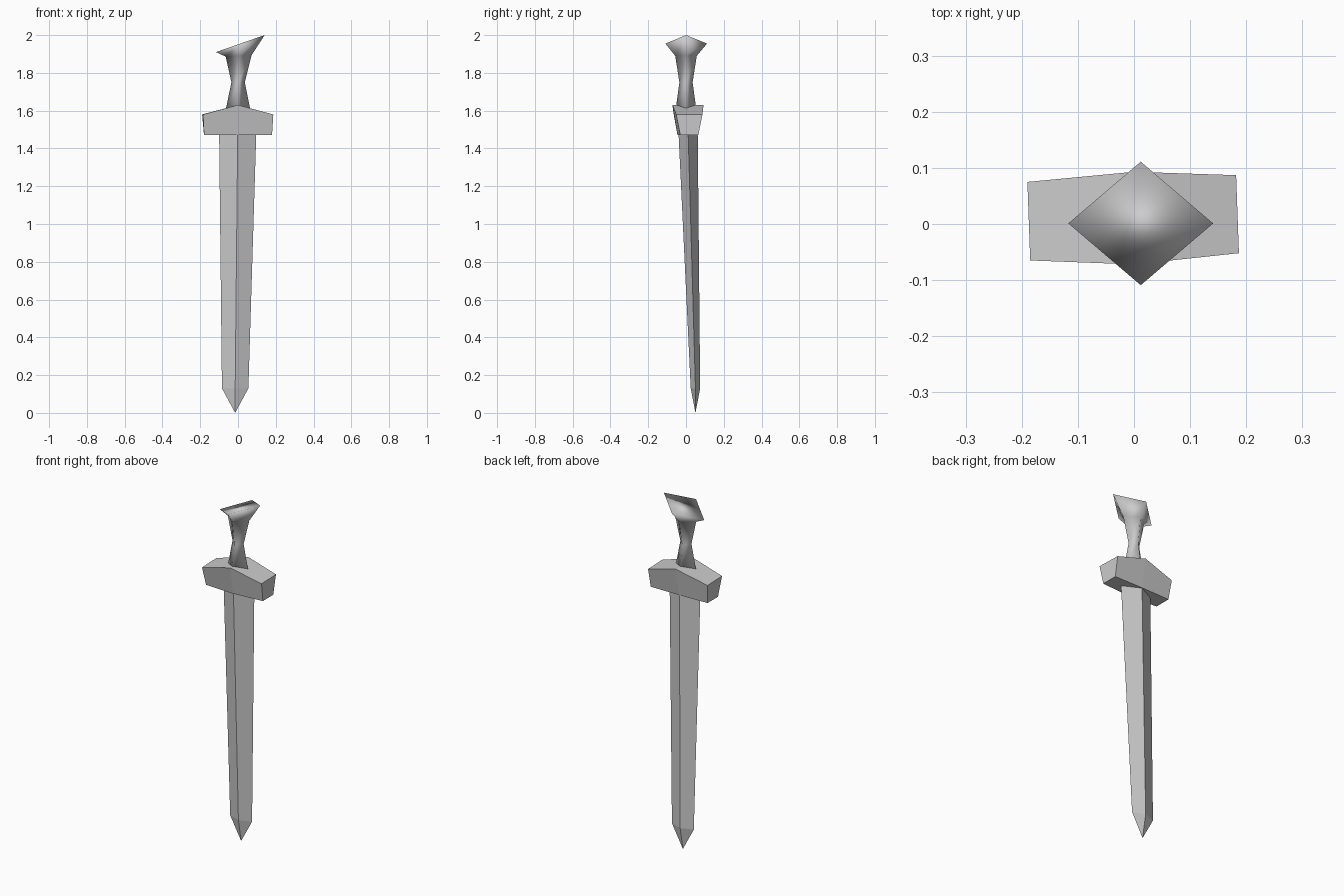
import bpy, bmesh

cube = bpy.data.objects.get("Cube")
if cube:
    bpy.data.objects.remove(cube, do_unlink=True)

steel = bpy.data.materials.new("grey steel")
steel.use_nodes = True
colour = (0.6, 0.6, 0.6, 1)
steel.diffuse_color = colour
steel.node_tree.nodes["Principled BSDF"].inputs["Base Color"].default_value = colour


def loft(name, sections, smooth=False):
    """Skin a row of four-point sections and cap both ends."""
    bm = bmesh.new()
    rings = [[bm.verts.new(p) for p in s] for s in sections]
    for a, b in zip(rings, rings[1:]):
        for i in range(4):
            j = (i + 1) % 4
            bm.faces.new((a[i], a[j], b[j], b[i]))
    bm.faces.new(rings[0])
    bm.faces.new(rings[-1])
    bmesh.ops.remove_doubles(bm, verts=bm.verts, dist=0.0005)
    bmesh.ops.recalc_face_normals(bm, faces=bm.faces)
    for f in bm.faces:
        f.smooth = smooth
    mesh = bpy.data.meshes.new(name)
    bm.to_mesh(mesh)
    bm.free()
    mesh.materials.append(steel)
    obj = bpy.data.objects.new(name, mesh)
    bpy.context.collection.objects.link(obj)
    return obj


def diamond(z, x0, x1, y0, y1, tilt=0.0):
    """Diamond section, its right and left corners lowered and raised by tilt."""
    cx, cy = (x0 + x1) / 2, (y0 + y1) / 2
    return [(x0, cy, z - tilt), (cx, y0, z), (x1, cy, z + tilt), (cx, y1, z)]


def guard_section(xb, z, bottom, front, back):
    """Section of the guard: narrow at the bottom, wide at the top."""
    return [(xb, bottom[0], 1.47), (xb, bottom[1], 1.47),
            (back[0], back[1], z), (front[0], front[1], z)]


# Blade: ridged diamond that leans back slightly and ends in a point
loft("blade", [
    diamond(0.0, -0.0151, -0.015, 0.05, 0.0501),
    diamond(0.13, -0.085, 0.055, 0.025, 0.075),
    diamond(1.49, -0.1, 0.097, -0.04, 0.062),
])

# Guard: block with a peaked top
loft("guard", [
    guard_section(-0.18, 1.58, (-0.035, 0.06), (-0.185, -0.065), (-0.19, 0.075)),
    guard_section(0.0, 1.63, (-0.045, 0.065), (0.0, -0.072), (0.0, 0.093)),
    guard_section(0.18, 1.58, (-0.03, 0.065), (0.187, -0.052), (0.182, 0.087)),
])

# Grip and pommel: waisted diamond flaring into a slanted top
loft("grip_and_pommel", [
    diamond(1.59, -0.068, 0.068, -0.057, 0.057),
    diamond(1.75, -0.035, 0.036, -0.035, 0.035),
    diamond(1.89, -0.065, 0.072, -0.057, 0.057, 0.004),
    diamond(1.955, -0.117, 0.141, -0.109, 0.111, 0.045),
], smooth=True)
